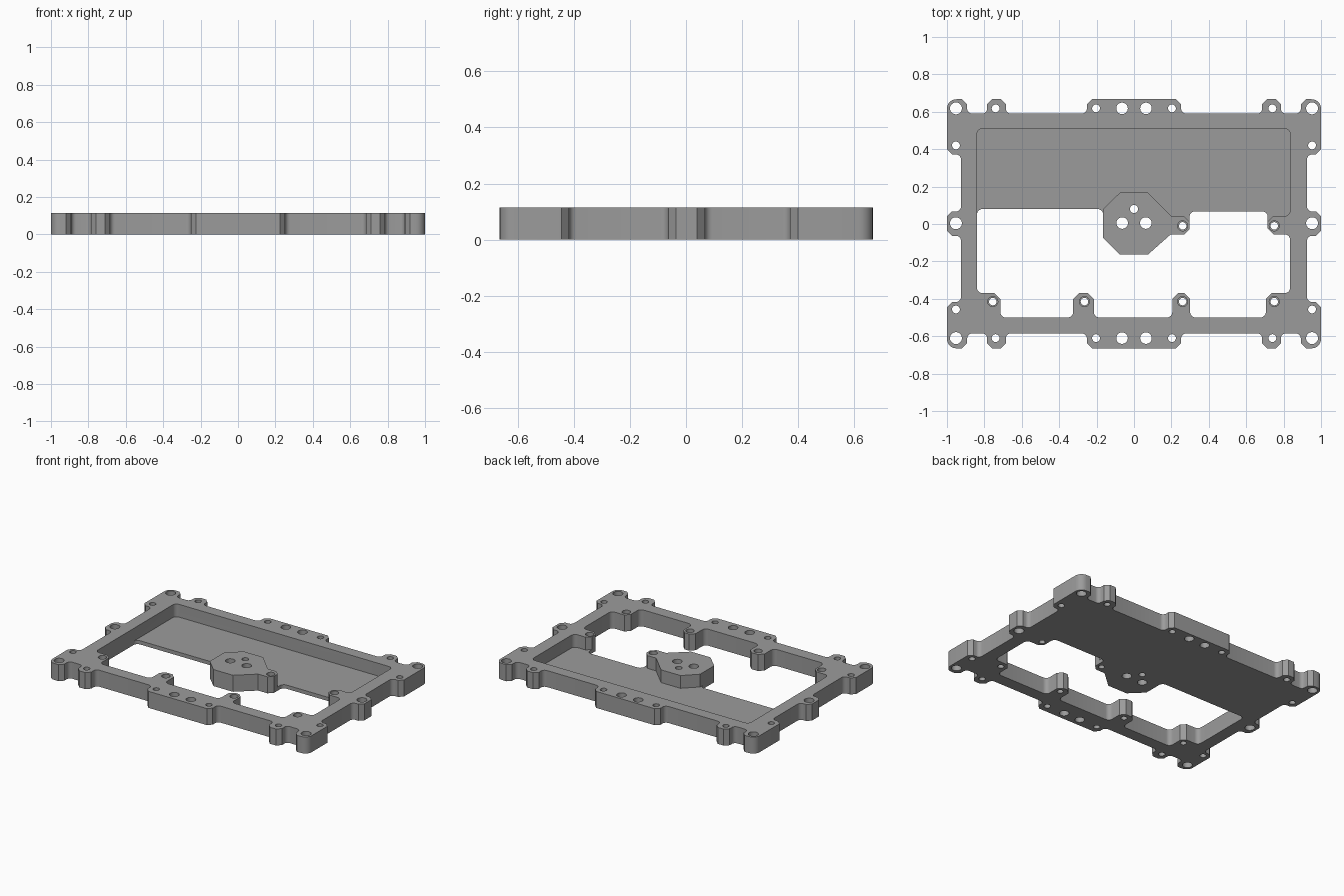
import bpy, bmesh, math
from mathutils import Vector

if "Cube" in bpy.data.objects:
    bpy.data.objects.remove(bpy.data.objects["Cube"])

HEIGHT = 0.115
FLOOR = 0.026

grey = bpy.data.materials.new("machined grey")
grey.diffuse_color = (0.33, 0.33, 0.33, 1)
grey.use_nodes = True
grey.node_tree.nodes["Principled BSDF"].inputs["Base Color"].default_value = grey.diffuse_color


def outline(points, round_convex, radius=0.03):
    """Counter-clockwise polygon; one kind of corner is filleted, the other chamfered."""
    result = []
    n = len(points)
    for i, p in enumerate(points):
        c = Vector(p[:2])
        r = p[2] if len(p) > 2 else radius
        if r == 0:
            result.append(c)
            continue
        a = (Vector(points[i - 1][:2]) - c).normalized()
        b = (Vector(points[(i + 1) % n][:2]) - c).normalized()
        convex = b.x * a.y - b.y * a.x > 0
        steps = 6 if convex == round_convex or r > 0.04 else 1
        for k in range(steps + 1):
            t = k / steps * math.pi / 2
            result.append(c + a * r * (1 - math.sin(t)) + b * r * (1 - math.cos(t)))
    return result


def circle(x, y, r, sides=24):
    return [Vector((x + r * math.cos(2 * math.pi * k / sides),
                    y + r * math.sin(2 * math.pi * k / sides))) for k in range(sides)]


def prism(name, loops, z0, z1):
    """Extrude a region bounded by the first loop and pierced by the others."""
    bm = bmesh.new()
    edges = []
    for loop in loops:
        vs = [bm.verts.new((p.x, p.y, z0)) for p in loop]
        edges += [bm.edges.new((vs[i - 1], vs[i])) for i in range(len(vs))]
    bmesh.ops.triangle_fill(bm, use_beauty=True, edges=edges)
    ext = bmesh.ops.extrude_face_region(bm, geom=bm.faces[:], use_keep_orig=True)
    top = [v for v in ext["geom"] if isinstance(v, bmesh.types.BMVert)]
    bmesh.ops.translate(bm, verts=top, vec=(0, 0, z1 - z0))
    bmesh.ops.recalc_face_normals(bm, faces=bm.faces[:])
    mesh = bpy.data.meshes.new(name)
    bm.to_mesh(mesh)
    bm.free()
    mesh.materials.append(grey)
    obj = bpy.data.objects.new(name, mesh)
    bpy.context.collection.objects.link(obj)
    return obj


# Outer edge: right half with lugs, mirrored to the left
half = [(.252, -.665), (.252, -.585), (.685, -.585), (.685, -.665), (.785, -.665),
        (.785, -.585), (.892, -.585), (.892, -.665), (1, -.665, .05), (1, -.417),
        (.925, -.417), (.925, -.063), (1, -.063), (1, .067), (.925, .067),
        (.925, .372), (1, .372), (1, .667, .05), (.892, .667), (.892, .59),
        (.785, .59), (.785, .667), (.685, .667), (.685, .59), (.252, .59), (.252, .667)]
outer = outline(half + [(-p[0], *p[1:]) for p in reversed(half)], False, 0.027)

# Central boss with its side ear
boss = [(-.075, -.163, 0), (.075, -.163, 0), (.195, -.057, 0), (.297, -.057), (.297, .043),
        (.2, .043, 0), (.075, .168, 0), (-.075, .168, 0), (-.165, .08, 0), (-.165, -.075, 0)]

# Through opening, stepping around the standoffs and the boss
opening = [(-.84, -.37), (-.715, -.37), (-.715, -.5), (-.325, -.5), (-.325, -.37),
           (-.215, -.37), (-.215, -.5), (.205, -.5), (.205, -.37), (.3, -.37), (.3, -.5),
           (.705, -.5), (.705, -.37), (.835, -.37), (.835, -.055), (.715, -.055),
           (.715, .068), (.297, .068), (.297, -.057), (.195, -.057, 0), (.075, -.163, 0),
           (-.075, -.163, 0), (-.165, -.075, 0), (-.165, .08), (-.84, .08)]

# Bolt holes
holes = [circle(0, .08, .022)] + [circle(s * .063, .005, .031) for s in (-1, 1)]
for s in (-1, 1):
    for y in (.618, -.61):
        holes += [circle(s * x, y, r) for x, r in
                  ((.952, .032), (.74, .021), (.203, .021), (.064, .031))]
    holes += [circle(s * .952, y, r) for y, r in ((.42, .021), (.004, .032), (-.457, .021))]

# Standoff holes, wider at the top
screws = [(-.755, -.415), (-.265, -.415), (.26, -.415), (.75, -.415), (.75, -.01), (.26, -.01)]
holes += [circle(x, y, .02) for x, y in screws]

frame = prism("frame", [outer, outline(opening, True)] + holes, 0, HEIGHT)

# Recessed floor around the boss
pocket = [(-.84, -.3, 0), (.715, -.3, 0), (.715, .042), (.835, .042), (.835, .51), (-.84, .51)]
cutters = [prism("pocket_cutter", [outline(pocket, True), outline(boss, False)],
                 FLOOR, HEIGHT + 0.1)]
cutters += [prism("counterbore_cutter", [circle(x, y, .027)], HEIGHT - 0.04, HEIGHT + 0.1)
            for x, y in screws]

bpy.context.view_layer.objects.active = frame
frame.select_set(True)
for cutter in cutters:
    cutter.hide_render = True
    mod = frame.modifiers.new("cut", "BOOLEAN")
    mod.operation = "DIFFERENCE"
    mod.solver = "EXACT"
    mod.object = cutter
    bpy.ops.object.modifier_apply(modifier=mod.name)
    bpy.data.objects.remove(cutter)

bpy.ops.object.shade_smooth_by_angle(angle=math.radians(30))
